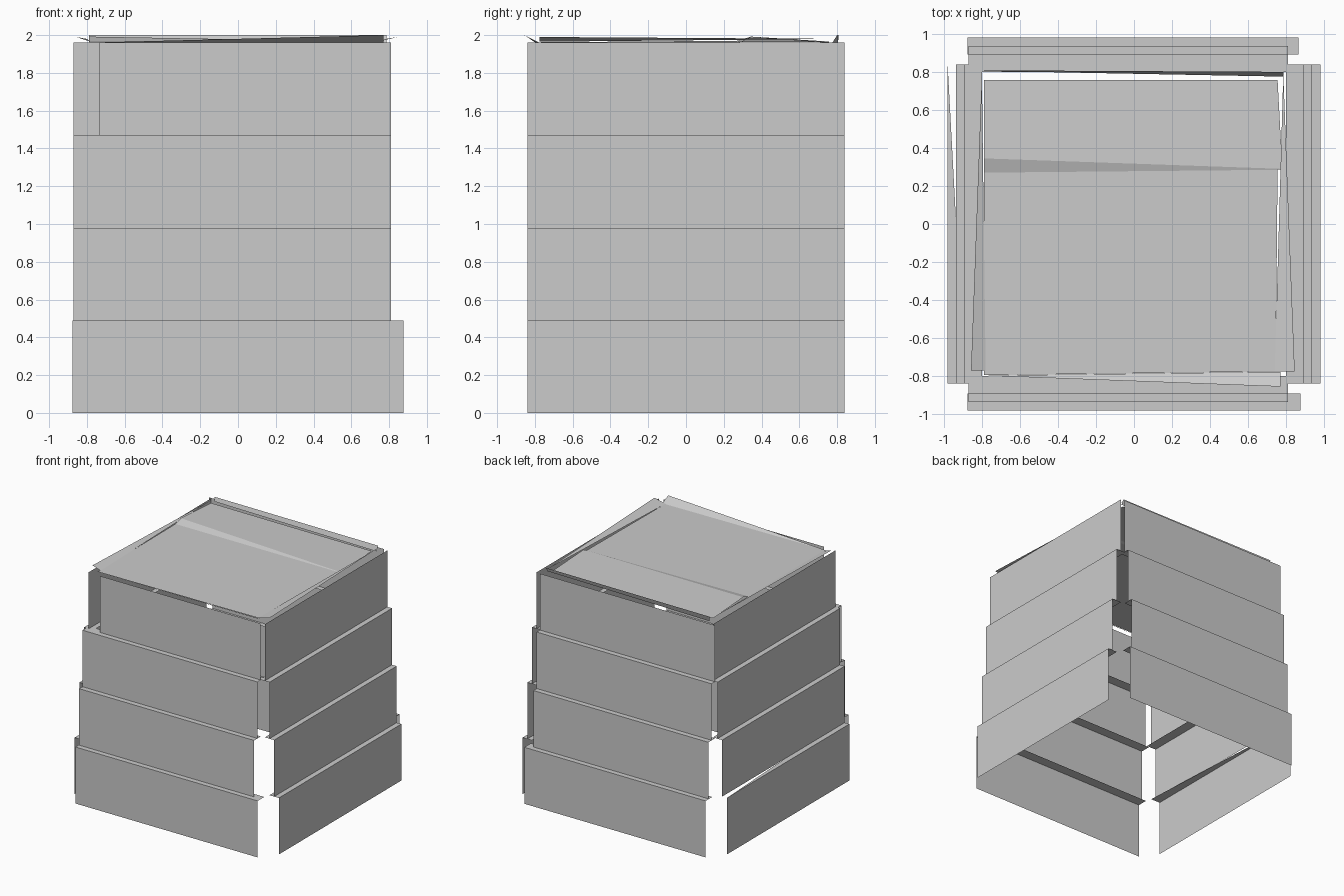
import bpy

if "Cube" in bpy.data.objects:
    bpy.data.objects.remove(bpy.data.objects["Cube"], do_unlink=True)

grey = bpy.data.materials.new("plain grey")
grey.use_nodes = True
grey.diffuse_color = (0.6, 0.6, 0.6, 1)
grey.node_tree.nodes["Principled BSDF"].inputs["Base Color"].default_value = (0.6, 0.6, 0.6, 1)


def sheet(name, verts, faces):
    """Thin flat-shaded sheet made of a few polygons."""
    mesh = bpy.data.meshes.new(name)
    mesh.from_pydata(verts, [], faces)
    mesh.materials.append(grey)
    obj = bpy.data.objects.new(name, mesh)
    bpy.context.collection.objects.link(obj)
    return obj


TIER_H = 0.49      # height of one tier
OUTER = 0.98       # wall distance of the lowest tier
STEP = 0.045       # inward step per tier
LEDGE = 0.09       # ledge depth, tucked under the next tier


def place(side, along, out, z):
    """Map (along, outward, height) to a point on the given side."""
    return {"front": (along, -out, z), "back": (along, out, z),
            "right": (out, along, z), "left": (-out, along, z)}[side]


def span(side, tier):
    """Start and end of a wall along its side."""
    if side in ("right", "left"):
        return -0.84, 0.84
    if tier == 0:
        return -0.875, (0.875 if side == "front" else 0.865)
    if tier == 3 and side == "front":
        return -0.735, 0.81      # open slot beside the top panel
    return -0.87, 0.81


# Four stepped tiers, each wall with a ledge on top
for tier in range(4):
    z0, z1 = tier * TIER_H, (tier + 1) * TIER_H
    out = OUTER - STEP * tier
    for side in ("front", "back", "right", "left"):
        a, b = span(side, tier)
        verts = [place(side, *p) for p in (
            (a, out, z0), (b, out, z0), (b, out, z1), (a, out, z1))]
        faces = [(0, 1, 2, 3)]
        if tier < 3:
            verts += [place(side, b, out - LEDGE, z1), place(side, a, out - LEDGE, z1)]
            # The lowest left ledge is only half there
            faces.append((3, 2, 5) if (tier, side) == (0, "left") else (3, 2, 4, 5))
        sheet(f"tier_{tier + 1}_{side}_wall", verts, faces)

# Lid: flat front panel, sloping step, raised rear panel
sheet("lid", [
    (-0.79, -0.795, 1.962), (0.745, -0.775, 1.962),
    (0.755, 0.285, 1.962), (-0.79, 0.27, 1.97),
    (0.78, 0.29, 1.964), (-0.79, 0.345, 1.992),
    (0.755, 0.757, 1.962), (-0.79, 0.757, 1.966),
], [(0, 1, 2, 3), (3, 2, 4, 5), (5, 4, 6, 7)])

# Warped flaps around the rim
sheet("front_flap", [(-0.79, -0.797, 1.96), (0.77, -0.777, 1.96), (0.77, -0.855, 2.0)],
      [(0, 1, 2)])
sheet("back_flap", [(-0.79, 0.805, 1.96), (0.785, 0.775, 1.96),
                    (0.785, 0.80, 2.0), (-0.79, 0.808, 2.0)], [(0, 1, 2, 3)])
sheet("right_flap", [(0.785, 0.79, 1.98), (0.74, -0.775, 1.965), (0.845, -0.775, 1.99)],
      [(0, 1, 2)])
sheet("left_flap", [(-0.80, 0.79, 1.98), (-0.78, -0.77, 1.965), (-0.857, -0.77, 1.99)],
      [(0, 2, 1)])
